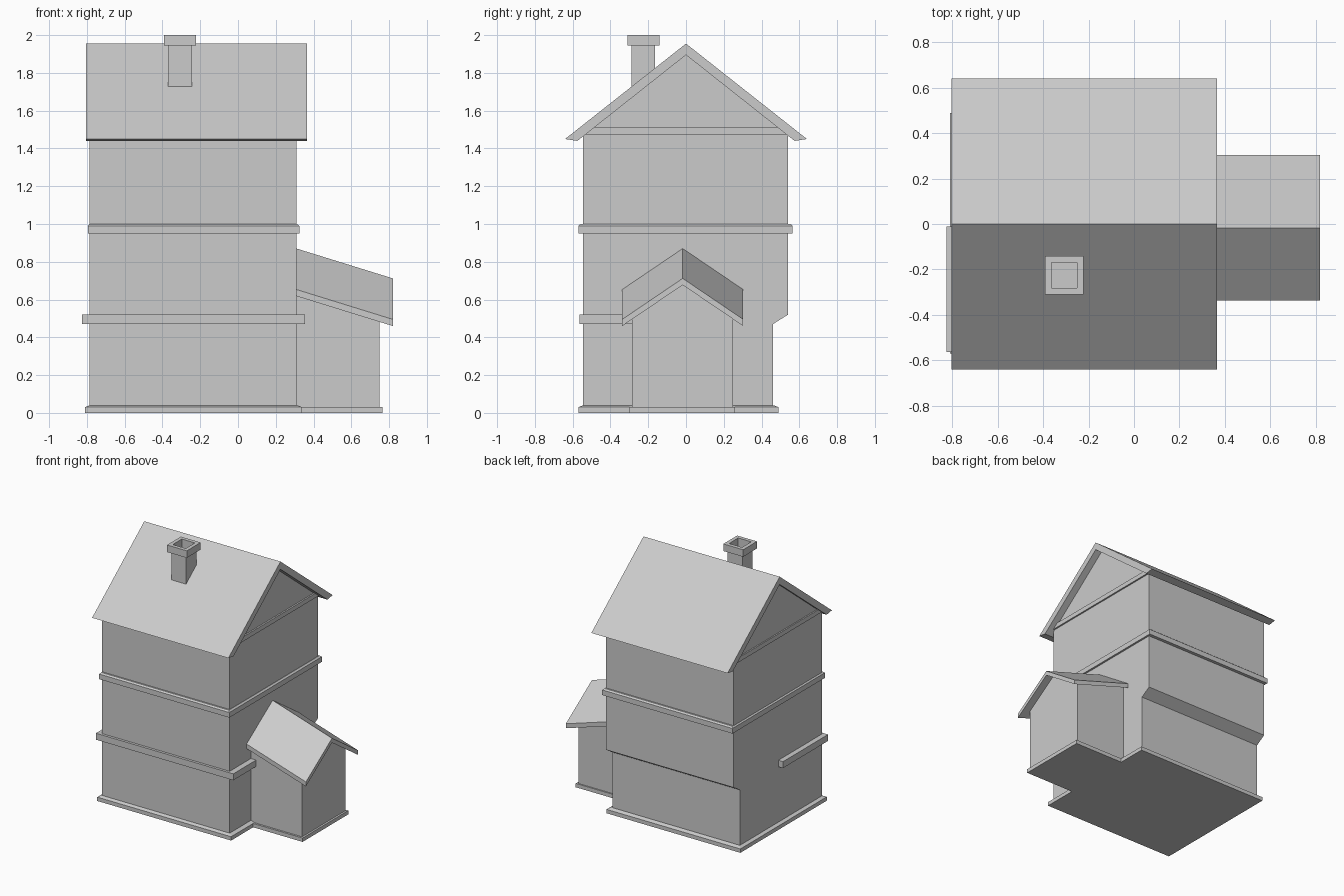
import bpy
import bmesh

if "Cube" in bpy.data.objects:
    bpy.data.objects.remove(bpy.data.objects["Cube"], do_unlink=True)

grey = bpy.data.materials.new("plain_grey")
grey.use_nodes = True
grey.diffuse_color = (0.6, 0.6, 0.6, 1)
grey.node_tree.nodes["Principled BSDF"].inputs["Base Color"].default_value = (0.6, 0.6, 0.6, 1)


def finish(name, bm):
    bmesh.ops.recalc_face_normals(bm, faces=bm.faces)
    mesh = bpy.data.meshes.new(name)
    bm.to_mesh(mesh)
    bm.free()
    mesh.materials.append(grey)
    obj = bpy.data.objects.new(name, mesh)
    bpy.context.collection.objects.link(obj)
    return obj


def skin(name, rings):
    """Join matching rings of points into a closed solid."""
    bm = bmesh.new()
    loops = [[bm.verts.new(p) for p in ring] for ring in rings]
    for a, b in zip(loops, loops[1:]):
        for i in range(len(a)):
            j = (i + 1) % len(a)
            bm.faces.new((a[i], a[j], b[j], b[i]))
    bm.faces.new(loops[0])
    bm.faces.new(loops[-1])
    return finish(name, bm)


def rect(x0, x1, y0, y1, z):
    return [(x0, y0, z), (x1, y0, z), (x1, y1, z), (x0, y1, z)]


def slab(name, x0, x1, y0, y1, z0, z1, slope=0.0):
    """Box whose top weathers inwards over the last 0.01 when slope is set."""
    rings = [rect(x0, x1, y0, y1, z0), rect(x0, x1, y0, y1, z1)]
    if slope:
        rings.append(rect(x0 + slope, x1 - slope, y0 + slope, y1 - slope, z1 + 0.01))
    return skin(name, rings)


def prism(name, profile, x0, x1):
    """Extrude a (y, z) profile along x."""
    return skin(name, [[(x, y, z) for y, z in profile] for x in (x0, x1)])


# Main tower with gable ends and a jettied back wall
prism("tower_walls", [(-0.545, 0), (0.46, 0), (0.46, 0.47), (0.54, 0.52), (0.54, 1.475),
                      (0, 1.91), (-0.545, 1.475)], -0.785, 0.31)

# Main roof
prism("main_roof", [(-0.64, 1.45), (0, 1.955), (0.64, 1.45), (0.575, 1.44),
                    (0, 1.895), (-0.575, 1.44)], -0.805, 0.365)

# Plinths and string courses
slab("tower_plinth", -0.81, 0.34, -0.57, 0.49, 0, 0.03, 0.024)
slab("porch_plinth", 0.2, 0.765, -0.3, 0.26, 0, 0.03)
slab("upper_band", -0.795, 0.325, -0.57, 0.565, 0.95, 0.99, 0.012)
slab("front_band", -0.825, 0.355, -0.565, -0.012, 0.47, 0.52)
slab("gable_band", -0.795, 0.322, -0.53, 0.53, 1.475, 1.51)

# Porch: walls and roof fall away from the tower
RIDGE_Y = -0.0175
FALL = 0.31


def porch_ridge(x):
    return 0.87 - FALL * (x - 0.31)


def porch_walls(x):
    top = porch_ridge(x) - 0.02
    eave = top - 0.67 * 0.2675
    return [(x, -0.285, 0.01), (x, -0.285, eave), (x, RIDGE_Y, top),
            (x, 0.25, eave), (x, 0.25, 0.01)]


def porch_roof(x):
    top = porch_ridge(x)
    eave = top - 0.217
    return [(x, -0.338, eave), (x, RIDGE_Y, top), (x, 0.303, eave),
            (x, 0.303, eave - 0.035), (x, RIDGE_Y, top - 0.035), (x, -0.338, eave - 0.035)]


skin("porch_walls", [porch_walls(0.3), porch_walls(0.75)])
skin("porch_roof", [porch_roof(0.31), porch_roof(0.82)])


# Hollow chimney with a projecting cap
def chimney_ring(half, z):
    return rect(-0.307 - half, -0.307 + half, -0.226 - half, -0.226 + half, z)


skin("chimney", [chimney_ring(h, z) for h, z in (
    (0.063, 1.65), (0.063, 1.945), (0.085, 1.945), (0.085, 2.0), (0.056, 2.0), (0.056, 1.85))])
